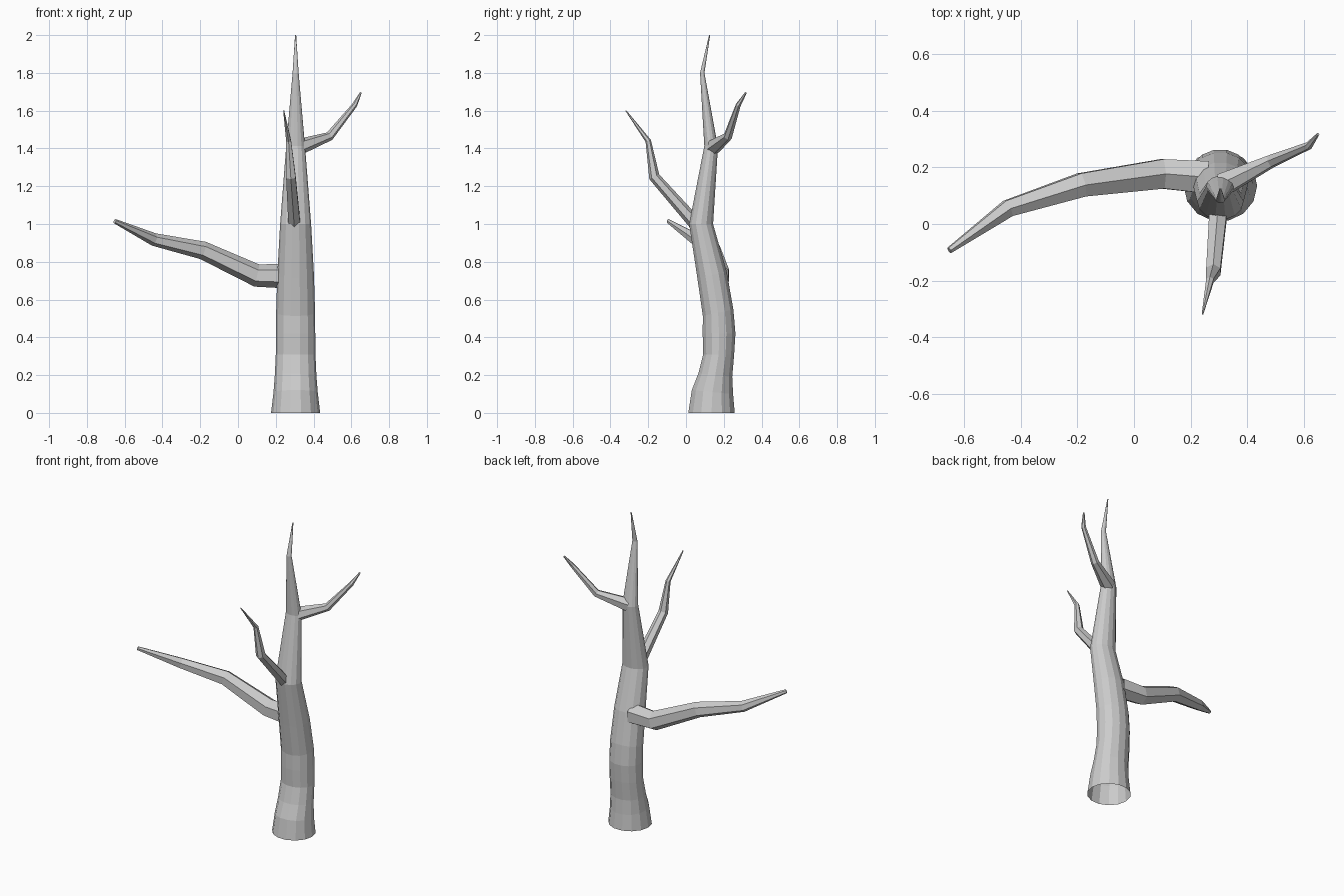
import bpy, bmesh, math
from mathutils import Vector

if "Cube" in bpy.data.objects:
    bpy.data.objects.remove(bpy.data.objects["Cube"])


def skin(name, rings):
    """Join rings of points into an open-bottomed tube with a capped tip."""
    bm = bmesh.new()
    loops = [[bm.verts.new(p) for p in ring] for ring in rings]
    n = len(loops[0])
    for a, b in zip(loops, loops[1:]):
        for i in range(n):
            j = (i + 1) % n
            bm.faces.new((a[i], a[j], b[j], b[i]))
    bm.faces.new(loops[-1])
    mesh = bpy.data.meshes.new(name)
    bm.to_mesh(mesh)
    bm.free()
    obj = bpy.data.objects.new(name, mesh)
    bpy.context.collection.objects.link(obj)
    return obj


def branch(name, path, sides=6):
    """Tapered limb: path is a list of (x, y, z, radius)."""
    pts = [Vector(p[:3]) for p in path]
    rings = []
    for i, p in enumerate(pts):
        before = (p - pts[i - 1]).normalized() if i else Vector()
        after = (pts[i + 1] - p).normalized() if i < len(pts) - 1 else Vector()
        t = (before + after).normalized()
        # A fixed reference axis keeps the rings from twisting
        span = pts[-1] - pts[0]
        ref = Vector((0, 1, 0)) if abs(span.x) > abs(span.y) else Vector((1, 0, 0))
        u = (ref - t * ref.dot(t)).normalized()
        v = t.cross(u)
        r = path[i][3]
        rings.append([p + r * (math.cos(a) * u + math.sin(a) * v)
                      for a in (math.tau * (k + 0.5) / sides for k in range(sides))])
    return skin(name, rings)


# Trunk: (z, centre y, x radius, y radius, tilt of ring along y)
trunk = [(0.00, 0.135, 0.130, 0.126, 0.0),
         (0.11, 0.140, 0.117, 0.112, -0.1),
         (0.20, 0.155, 0.110, 0.092, -0.1),
         (0.31, 0.173, 0.105, 0.084, 0.0),
         (0.42, 0.175, 0.104, 0.089, 0.0),
         (0.53, 0.170, 0.103, 0.083, 0.2),
         (0.73, 0.138, 0.097, 0.080, 0.2),
         (1.00, 0.080, 0.082, 0.065, 0.0),
         (1.41, 0.133, 0.050, 0.037, -0.1),
         (1.80, 0.086, 0.016, 0.012, 0.0),
         (2.00, 0.125, 0.003, 0.003, 0.0)]
SIDES = 14
skin("trunk", [[(0.305 + rx * math.cos(a), y + ry * math.sin(a), z + tilt * ry * math.sin(a))
                for a in (math.tau * k / SIDES for k in range(SIDES))]
               for z, y, rx, ry, tilt in trunk])

# Limbs
branch("left_branch", [(0.26, 0.165, 0.725, 0.066), (0.10, 0.177, 0.727, 0.060),
                       (-0.185, 0.138, 0.86, 0.048), (-0.445, 0.055, 0.918, 0.034),
                       (-0.652, -0.093, 1.015, 0.012)])
branch("right_branch", [(0.315, 0.14, 1.405, 0.044), (0.485, 0.222, 1.465, 0.024),
                        (0.618, 0.277, 1.63, 0.014), (0.65, 0.317, 1.695, 0.005)])
branch("front_branch", [(0.30, 0.07, 0.98, 0.037), (0.28, -0.168, 1.25, 0.029),
                        (0.268, -0.20, 1.44, 0.015), (0.242, -0.318, 1.6, 0.003)])
